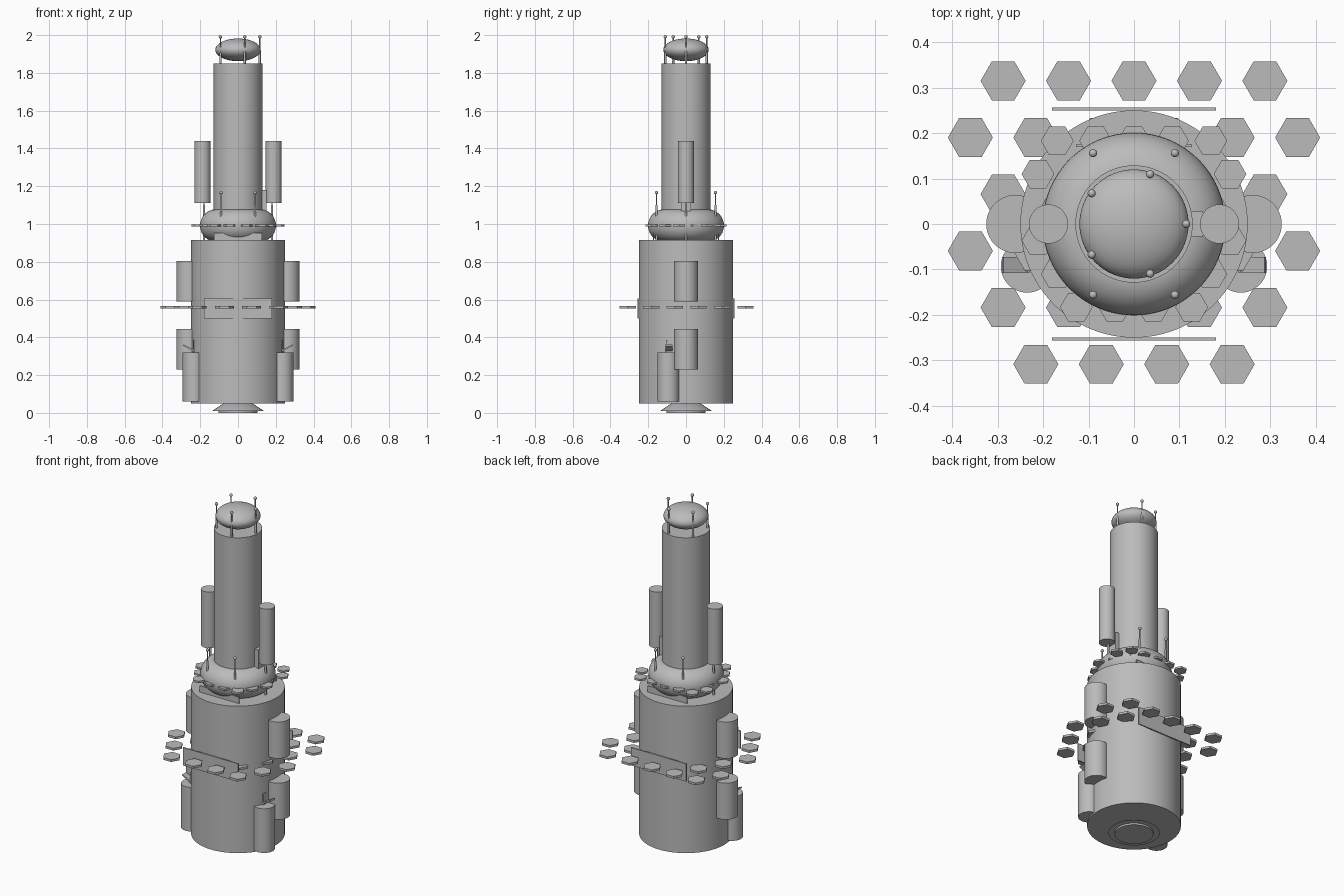
import bpy, math
from mathutils import Vector

if "Cube" in bpy.data.objects:
    bpy.data.objects.remove(bpy.data.objects["Cube"], do_unlink=True)

grey = bpy.data.materials.new("plain_grey")
grey.use_nodes = True
colour = (0.5, 0.5, 0.5, 1)
grey.diffuse_color = colour
grey.node_tree.nodes["Principled BSDF"].inputs["Base Color"].default_value = colour


def finish(name, smooth=True):
    ob = bpy.context.object
    ob.name = name
    ob.data.materials.append(grey)
    if smooth:
        bpy.ops.object.shade_smooth_by_angle(angle=math.radians(40))
    return ob


def cylinder(name, x, y, z0, z1, r, top=None, sides=64):
    bpy.ops.mesh.primitive_cone_add(vertices=sides, radius1=r, radius2=r if top is None else top,
                                    depth=z1 - z0, location=(x, y, (z0 + z1) / 2))
    return finish(name, sides > 8)


def ball(name, loc, r, scale=(1, 1, 1), segs=64):
    bpy.ops.mesh.primitive_uv_sphere_add(segments=segs, ring_count=segs // 2, radius=r, location=loc)
    bpy.context.object.scale = scale
    bpy.ops.object.transform_apply(location=False, rotation=False, scale=True)
    return finish(name)


def box(name, loc, size, tilt=0):
    bpy.ops.mesh.primitive_cube_add(size=1, location=loc, rotation=(0, tilt, 0))
    bpy.context.object.scale = size
    return finish(name, False)


def antenna_ring(name, count, radius, z0, z_mid, z1):
    for i in range(count):
        a = math.tau * i / count
        x, y = radius * math.cos(a), radius * math.sin(a)
        cylinder(name + "_base", x, y, z0, z_mid, 0.006, sides=12)
        cylinder(name + "_rod", x, y, z_mid, z1 - 0.01, 0.0035, sides=12)
        ball(name + "_tip", (x, y, z1 - 0.009), 0.009, segs=16)


def hex_field(name, step, y_top, z, thick, size, inner, outer):
    # hexagonal plates on a staggered grid, kept only inside a ring
    for row in range(8):
        y = y_top - row * step * math.sqrt(3) / 2
        for k in range(-5, 6):
            x = (k + 0.5 * (row % 2)) * step
            if inner < math.hypot(x, y) < outer:
                bpy.ops.mesh.primitive_cylinder_add(vertices=6, radius=size, depth=thick,
                                                    location=(x, y, z), rotation=(0, 0, math.pi / 6))
                finish(name, False)


# Hull
cylinder("main_hull", 0, 0, 0.05, 0.915, 0.25, sides=96)
cylinder("upper_tower", 0, 0, 0.9, 1.85, 0.129, sides=96)
ball("top_dome", (0, 0, 1.922), 0.12, (1, 1, 0.5))
bpy.ops.mesh.primitive_torus_add(major_segments=96, minor_segments=40, major_radius=0.115,
                                 minor_radius=0.086, location=(0, 0, 0.992))
finish("collar_ring")

# Engine nozzle
cylinder("nozzle_skirt", 0, 0, 0.01, 0.055, 0.137, top=0.07)
cylinder("nozzle_plate", 0, 0, 0, 0.012, 0.103)

# Antennas
antenna_ring("top_antenna", 5, 0.115, 1.85, 1.92, 2.0)
antenna_ring("collar_antenna", 6, 0.18, 0.91, 1.1, 1.175)

# Pods and their brackets on both sides
for side, s in (("left", 1), ("right", -1)):
    cylinder(side + "_tower_pod", s * 0.188, 0, 1.11, 1.44, 0.043)
    cylinder(side + "_upper_pod", s * 0.261, 0, 0.59, 0.805, 0.064)
    cylinder(side + "_lower_pod", s * 0.261, 0, 0.23, 0.445, 0.064)
    cylinder(side + "_base_pod", s * 0.235, -0.093, 0.06, 0.32, 0.058)
    box(side + "_bracket", (s * 0.26, -0.09, 0.343), (0.065, 0.035, 0.008), -s * 0.5)
    box(side + "_bracket_post", (s * 0.236, -0.09, 0.35), (0.006, 0.03, 0.07))
box("tower_strut", (0.137, 0, 1.11), (0.03, 0.055, 0.14))

# Flat panels front and back
for end, s in (("back", 1), ("front", -1)):
    box(end + "_large_panel", (0, s * 0.253, 0.553), (0.36, 0.007, 0.105))
    box(end + "_small_panel", (0, s * 0.172, 0.915), (0.255, 0.006, 0.075))

# Hexagonal plate rings
hex_field("large_hex_plate", 0.144, 0.315, 0.56, 0.013, 0.0495, 0.2, 0.43)
hex_field("small_hex_plate", 0.0845, 0.183, 0.992, 0.011, 0.036, 0.12, 0.2558)
